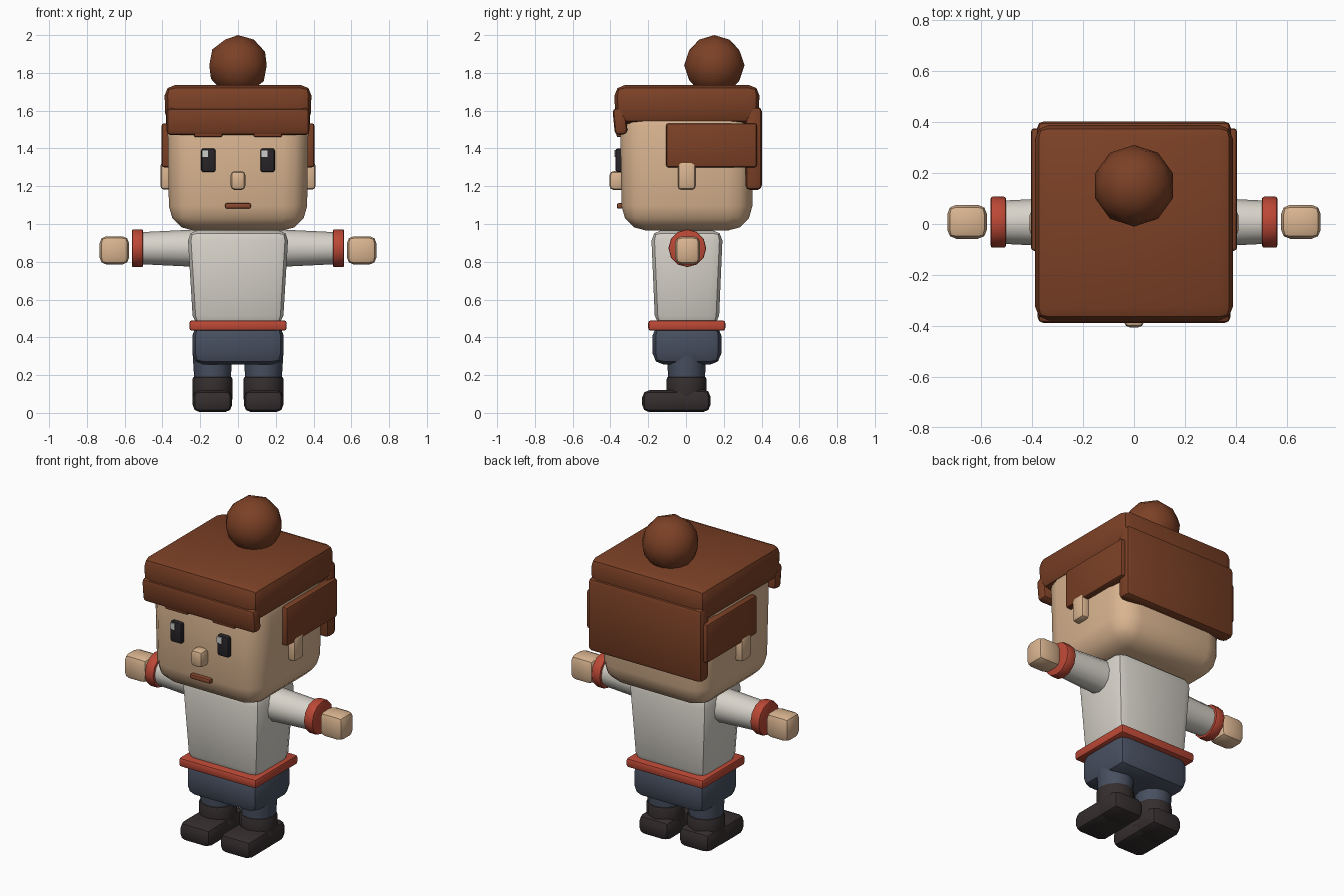
import bpy, bmesh, math
from mathutils import Matrix, Vector

if "Cube" in bpy.data.objects:
    bpy.data.objects.remove(bpy.data.objects["Cube"])


def material(name, rgb):
    m = bpy.data.materials.new(name)
    m.diffuse_color = (*rgb, 1)
    m.use_nodes = True
    m.node_tree.nodes["Principled BSDF"].inputs["Base Color"].default_value = m.diffuse_color
    return m


HAIR = material("chestnut brown", (0.20, 0.052, 0.019))
SKIN = material("skin", (0.70, 0.46, 0.28))
SHIRT = material("off white", (0.68, 0.65, 0.59))
RED = material("brick red", (0.50, 0.065, 0.036))
PANTS = material("slate blue", (0.063, 0.078, 0.115))
BOOT = material("dark boot brown", (0.036, 0.027, 0.028))
EYE = material("eye black", (0.021, 0.018, 0.022))
GLINT = material("eye glint", (0.60, 0.62, 0.60))
LIP = material("lip brown", (0.25, 0.065, 0.028))


def finish(name, bm, mat):
    bmesh.ops.recalc_face_normals(bm, faces=bm.faces[:])
    me = bpy.data.meshes.new(name)
    bm.to_mesh(me)
    bm.free()
    me.materials.append(mat)
    ob = bpy.data.objects.new(name, me)
    bpy.context.collection.objects.link(ob)
    bpy.ops.object.select_all(action='DESELECT')
    ob.select_set(True)
    bpy.context.view_layer.objects.active = ob
    bpy.ops.object.shade_smooth_by_angle(angle=math.radians(40))
    return ob


def box(name, mat, x, y, z, bevel=0.02, segs=2, taper=1.0, tilt=0.0):
    """Rounded box from (min, max) ranges; taper scales the bottom end."""
    bm = bmesh.new()
    bmesh.ops.create_cube(bm, size=1)
    for v in bm.verts:
        k = taper if v.co.z < 0 else 1
        v.co = Vector((v.co.x * (x[1] - x[0]) * k,
                       v.co.y * (y[1] - y[0]) * k,
                       v.co.z * (z[1] - z[0])))
    if bevel:
        bmesh.ops.bevel(bm, geom=bm.edges[:], offset=bevel, segments=segs,
                        profile=0.5, affect='EDGES', clamp_overlap=True)
    centre = Vector((sum(x) / 2, sum(y) / 2, sum(z) / 2))
    bm.transform(Matrix.Translation(centre) @ Matrix.Rotation(tilt, 4, 'X'))
    return finish(name, bm, mat)


def tube(name, mat, start, end, r1, r2, sides=12, bevel=0.0):
    """Solid cylinder or cone section between two points."""
    a, b = Vector(start), Vector(end)
    d = b - a
    bm = bmesh.new()
    bmesh.ops.create_cone(bm, cap_ends=True, segments=sides, radius1=r1,
                          radius2=r2, depth=d.length)
    if bevel:
        rims = [e for e in bm.edges if abs(e.verts[0].co.z - e.verts[1].co.z) < 1e-5]
        bmesh.ops.bevel(bm, geom=rims, offset=bevel, segments=2, profile=0.5,
                        affect='EDGES', clamp_overlap=True)
    rot = d.to_track_quat('Z', 'Y').to_matrix().to_4x4()
    bm.transform(Matrix.Translation((a + b) / 2) @ rot)
    return finish(name, bm, mat)


def span(s, lo, hi):
    """Mirror an x range onto side s."""
    return tuple(sorted((s * lo, s * hi)))


# Head and face
box("head", SKIN, (-0.375, 0.375), (-0.35, 0.36), (0.965, 1.65), 0.13, 3, 0.97)
box("nose", SKIN, (-0.039, 0.039), (-0.405, -0.32), (1.18, 1.28), 0.022)
box("mouth", LIP, (-0.068, 0.068), (-0.366, -0.32), (1.082, 1.11), 0.008)

# Hair: cap, fringe, back panel and bun
box("hair_cap", HAIR, (-0.39, 0.39), (-0.38, 0.39), (1.53, 1.735), 0.055, 2, 0.985)
box("fringe", HAIR, (-0.378, 0.378), (-0.383, -0.315), (1.472, 1.615), 0.022, 2, 1, 0.1)
box("back_hair", HAIR, (-0.38, 0.38), (0.315, 0.402), (1.18, 1.62), 0.025)
bm = bmesh.new()
bmesh.ops.create_icosphere(bm, subdivisions=2, radius=0.16,
                           matrix=Matrix.Translation((0, 0.15, 1.84)))
finish("hair_bun", bm, HAIR)

# Torso, belt and hips
box("shirt", SHIRT, (-0.268, 0.268), (-0.185, 0.195), (0.46, 0.967), 0.055, 2, 0.885)
box("belt", RED, (-0.258, 0.258), (-0.2, 0.208), (0.435, 0.49), 0.014)
box("trousers", PANTS, (-0.242, 0.242), (-0.177, 0.187), (0.255, 0.47), 0.06)

# Paired parts
for s, side in ((-1, "right"), (1, "left")):
    # Face details
    ex = 0.157 * s
    box(side + "_eye", EYE, (ex - 0.038, ex + 0.038), (-0.373, -0.33), (1.275, 1.4), 0.012)
    box(side + "_eye_glint", GLINT, (ex - 0.034, ex - 0.002), (-0.379, -0.371),
        (1.355, 1.392), 0)
    box(side + "_brow", HAIR, span(s, 0.083, 0.233), (-0.368, -0.33), (1.46, 1.495), 0.008)
    box(side + "_ear", SKIN, span(s, 0.34, 0.41), (-0.043, 0.05), (1.182, 1.327), 0.018)
    box(side + "_side_hair", HAIR, span(s, 0.35, 0.404), (-0.105, 0.375), (1.3, 1.533), 0.012)

    # Arm, cuff and hand
    tube(side + "_sleeve", SHIRT, (0.2 * s, 0.007, 0.872), (0.51 * s, 0.007, 0.872),
         0.1, 0.085)
    tube(side + "_cuff", RED, (0.502 * s, 0.007, 0.872), (0.562 * s, 0.007, 0.872),
         0.1, 0.1, 12, 0.008)
    box(side + "_hand", SKIN, span(s, 0.577, 0.732), (-0.058, 0.075), (0.786, 0.935), 0.035)

    # Leg and boot
    lx = 0.135 * s
    tube(side + "_leg", PANTS, (lx, 0.003, 0.15), (lx, 0.003, 0.31), 0.095, 0.105)
    tube(side + "_boot_shaft", BOOT, (lx, 0.003, 0.06), (lx, 0.003, 0.192),
         0.105, 0.105, 12, 0.012)
    box(side + "_boot_foot", BOOT, span(s, 0.031, 0.24), (-0.232, 0.03), (0.004, 0.12), 0.038)
    box(side + "_boot_heel", BOOT, span(s, 0.031, 0.24), (-0.08, 0.13), (0.004, 0.125), 0.04)
